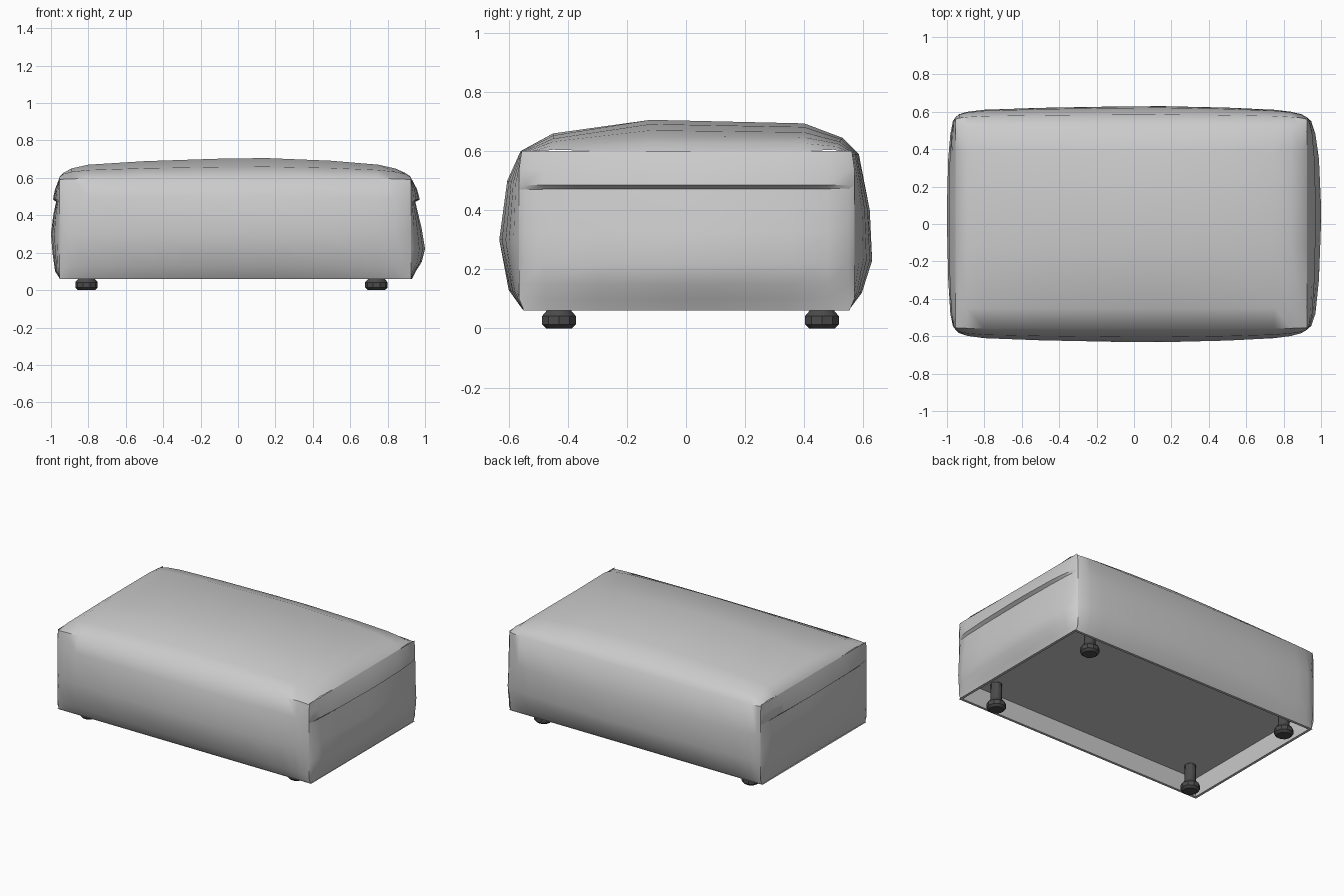
import bpy, bmesh, math

if "Cube" in bpy.data.objects:
    bpy.data.objects.remove(bpy.data.objects["Cube"])


def finish(name, bm, angle=40, mat=None):
    bmesh.ops.remove_doubles(bm, verts=bm.verts, dist=0.0005)
    me = bpy.data.meshes.new(name)
    bm.to_mesh(me)
    bm.free()
    ob = bpy.data.objects.new(name, me)
    bpy.context.collection.objects.link(ob)
    if mat:
        me.materials.append(mat)
    bpy.ops.object.select_all(action='DESELECT')
    ob.select_set(True)
    bpy.context.view_layer.objects.active = ob
    bpy.ops.object.shade_smooth_by_angle(angle=math.radians(angle))
    return ob


def sheet(name, rows, flip=False, angle=40):
    """Grid surface from equally long rows of points."""
    bm = bmesh.new()
    vs = [[bm.verts.new(p) for p in r] for r in rows]
    for a, b in zip(vs, vs[1:]):
        for i in range(len(a) - 1):
            q = [a[i], a[i + 1], b[i + 1], b[i]]
            bm.faces.new(q[::-1] if flip else q)
    return finish(name, bm, angle)


def mix(a, b, t):
    return a + (b - a) * t


# cover: one sheet wrapping front, top and back; tight at the ends, plump in the middle
mid = [(-.55, .06), (-.6, .13), (-.632, .3), (-.605, .5), (-.56, .6), (-.45, .66), (-.12, .706),
       (.4, .694), (.53, .645), (.585, .59), (.622, .4), (.63, .23), (.595, .12), (.55, .06)]
end = [(-.55, .06), (-.56, .12), (-.565, .3), (-.565, .49), (-.555, .59), (-.45, .605), (-.12, .595),
       (.4, .6), (.5, .605), (.56, .59), (.57, .4), (.57, .23), (.56, .12), (.55, .06)]
plump = [(-.955, 0), (-.935, .28), (-.89, .5), (-.8, .68), (-.5, .85), (-.1, .97), (.15, 1),
         (.5, .87), (.75, .68), (.84, .5), (.895, .28), (.925, 0)]
sheet("cover", [[(x, mix(e[0], m[0], b), mix(e[1], m[1], b)) for m, e in zip(mid, end)]
                for x, b in plump], flip=True, angle=50)

# end panels and overhanging top flaps
across = [(-.565, 0), (-.545, .3), (-.48, .6), (-.3, .85), (0, 1), (.1, 1), (.35, .85),
          (.48, .6), (.55, .3), (.57, 0)]
ends = {
    "right": (.925, [(.06, .93), (.1, .95), (.15, .982), (.22, 1.0), (.33, .982), (.485, .945)],
              [(.47, .945), (.485, .972), (.54, .957), (.6, .925)]),
    "left": (-.955, [(.06, -.95), (.1, -.978), (.2, -.992), (.3, -1.0), (.4, -.988), (.485, -.97)],
             [(.47, -.97), (.485, -.99), (.54, -.978), (.6, -.955)]),
}
for side, (edge, panel, flap) in ends.items():
    for part, prof in (("end_panel", panel), ("end_flap", flap)):
        sheet(f"{side}_{part}",
              [[(mix(edge, x, b), y * (.97 if z < .07 else 1 if z < .59 else .985), z)
                for y, b in across] for z, x in prof],
              flip=(side == "left"))

# recessed underside with its inner walls
bm = bmesh.new()
loops = []
for inset, z in ((-.005, .06), (.012, .06), (.02, .18)):
    x0, x1, y = -.955 + inset, .93 - inset, .55 - inset
    loops.append([bm.verts.new(p) for p in ((x0, -y, z), (x1, -y, z), (x1, y, z), (x0, y, z))])
for a, b in zip(loops, loops[1:]):
    for i in range(4):
        j = (i + 1) % 4
        bm.faces.new((a[i], b[i], b[j], a[j]))
bm.faces.new(loops[-1][::-1])
finish("underside", bm)

# turned dark feet with stems
dark = bpy.data.materials.new("dark_foot")
dark.diffuse_color = (.07, .07, .07, 1)
dark.use_nodes = True
dark.node_tree.nodes["Principled BSDF"].inputs["Base Color"].default_value = dark.diffuse_color
foot = [(0, 0), (.045, 0), (.06, .014), (.06, .042), (.042, .062), (.036, .075), (.036, .18)]
for side, x in (("left", -.81), ("right", .74)):
    for place, y in (("front", -.43), ("back", .46)):
        bm = bmesh.new()
        vs = [bm.verts.new((x + r, y, z)) for r, z in foot]
        es = [bm.edges.new(p) for p in zip(vs, vs[1:])]
        bmesh.ops.spin(bm, geom=vs + es, cent=(x, y, 0), axis=(0, 0, 1),
                       angle=math.tau, steps=10)
        bmesh.ops.remove_doubles(bm, verts=bm.verts, dist=0.0005)
        bmesh.ops.recalc_face_normals(bm, faces=bm.faces)
        finish(f"{place}_{side}_foot", bm, 35, dark)
